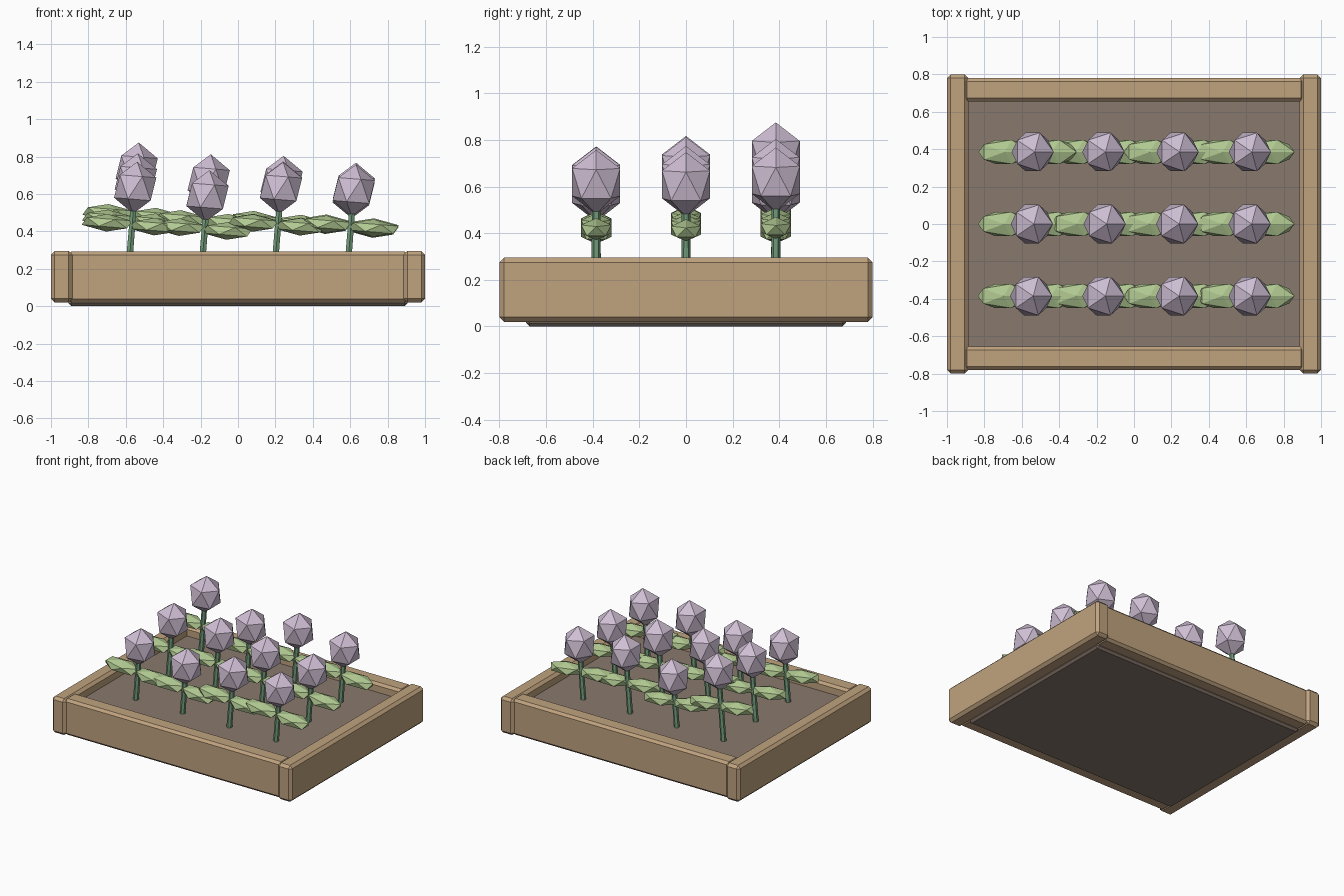
import bpy, bmesh, math
from mathutils import Matrix, Vector

if "Cube" in bpy.data.objects:
    bpy.data.objects.remove(bpy.data.objects["Cube"])


def mat(name, rgb):
    m = bpy.data.materials.new(name)
    lin = [((c / 255 + 0.055) / 1.055) ** 2.4 for c in rgb]
    m.diffuse_color = (*lin, 1)
    m.use_nodes = True
    m.node_tree.nodes["Principled BSDF"].inputs["Base Color"].default_value = m.diffuse_color
    return m


WOOD = mat("wood", (192, 163, 127))
SOIL = mat("soil", (137, 121, 109))
STEM = mat("stem green", (116, 158, 124))
LEAF = mat("leaf green", (178, 202, 146))
BLOOM = mat("pale lilac", (207, 191, 212))


def finish(name, bm, material):
    me = bpy.data.meshes.new(name)
    bm.to_mesh(me)
    bm.free()
    me.materials.append(material)
    ob = bpy.data.objects.new(name, me)
    bpy.context.collection.objects.link(ob)
    return ob


def box(name, lo, hi, material, bevel):
    lo, hi = Vector(lo), Vector(hi)
    bm = bmesh.new()
    bmesh.ops.create_cube(bm, size=1, matrix=Matrix.Translation((lo + hi) / 2)
                          @ Matrix.Diagonal((*(hi - lo), 1)))
    bmesh.ops.bevel(bm, geom=bm.edges[:], offset=bevel, segments=1, affect='EDGES')
    return finish(name, bm, material)


def blob(name, matrix, scale, material):
    bm = bmesh.new()
    bmesh.ops.create_icosphere(bm, subdivisions=1, radius=1,
                               matrix=matrix @ Matrix.Diagonal((*scale, 1)))
    return finish(name, bm, material)


# Planter frame and soil bed
box("soil_bed", (-0.905, -0.685, 0), (0.905, 0.685, 0.225), SOIL, 0.015)
for side, s in (("left", -1), ("right", 1)):
    x = sorted((s * 0.885, s * 1.0))
    box(side + "_board", (x[0], -0.8, 0.02), (x[1], 0.8, 0.295), WOOD, 0.02)
for side, s in (("front", -1), ("back", 1)):
    y = sorted((s * 0.655, s * 0.78))
    box(side + "_board", (-0.91, y[0], 0.02), (0.91, y[1], 0.293), WOOD, 0.018)

# Flower heights per row, front to back
rows = [(-0.385, (0.635, 0.59, 0.633, 0.62)),
        (0.0, (0.68, 0.675, 0.637, 0.61)),
        (0.385, (0.738, 0.592, 0.667, 0.63))]
GROUND = 0.22
for r, (y, heights) in enumerate(rows):
    for c, z in enumerate(heights):
        h = z - GROUND
        tag = f"_{r + 1}_{c + 1}"
        # Each plant leans slightly to the right
        base = Matrix.Translation((-0.583 + 0.39 * c, y, GROUND)) @ Matrix.Rotation(0.08, 4, 'Y')

        bm = bmesh.new()
        bmesh.ops.create_cone(bm, cap_ends=True, segments=6, radius1=0.02, radius2=0.018,
                              depth=h, matrix=base @ Matrix.Translation((0, 0, h / 2 - 0.02)))
        finish("stem" + tag, bm, STEM)

        blob("flower" + tag, base @ Matrix.Translation((0, 0, h)), (0.121, 0.121, 0.139), BLOOM)

        for side, dx in (("left", -0.135), ("right", 0.12)):
            blob(f"{side}_leaf{tag}", base @ Matrix.Translation((dx, 0, h * 0.52)),
                 (0.15, 0.076, 0.047), LEAF)
